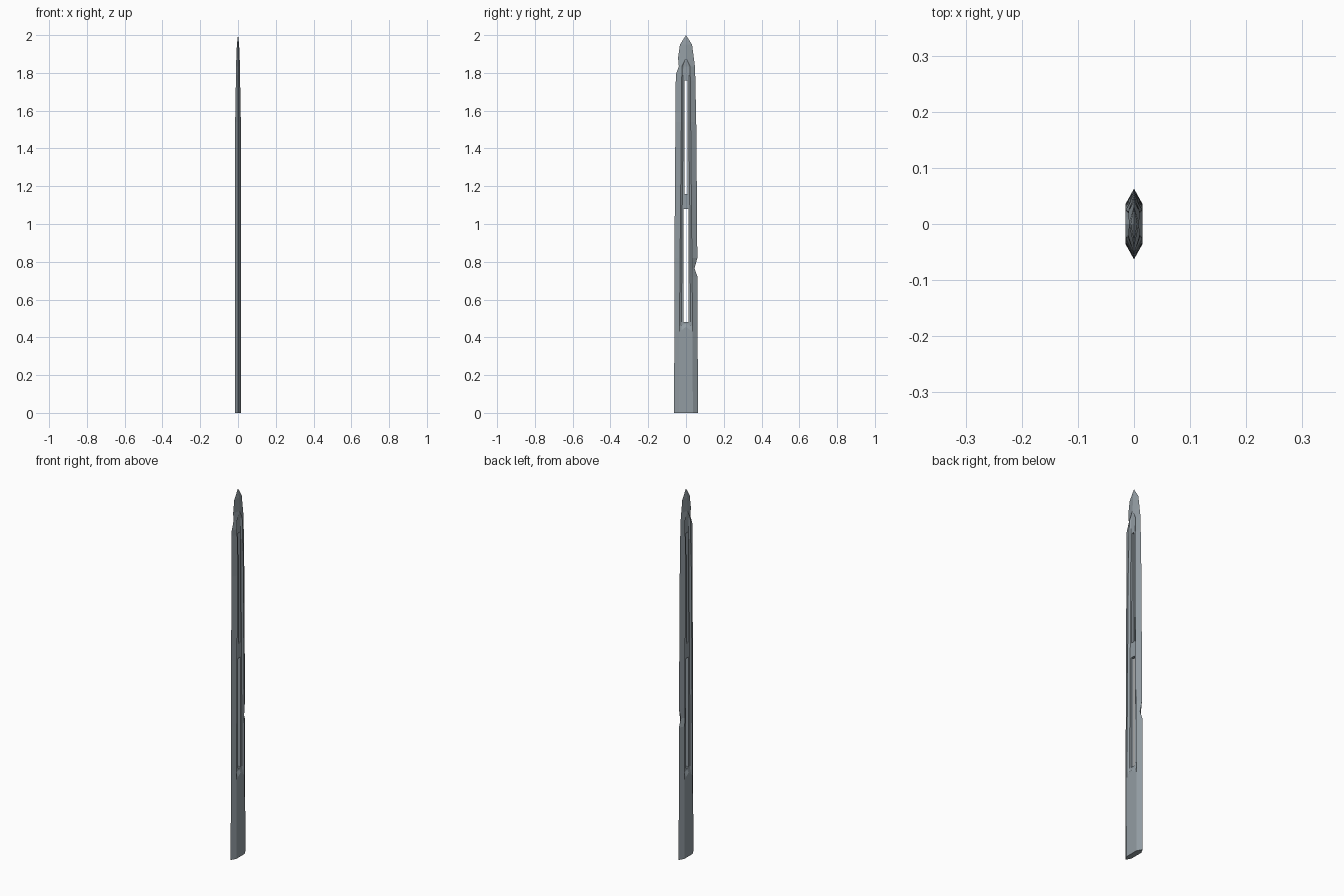
import bpy, bmesh

if "Cube" in bpy.data.objects:
    bpy.data.objects.remove(bpy.data.objects["Cube"])

# Profiles along the height: (z, value)
LEFT = [(0, -.063), (1.0, -.060), (1.79, -.054), (1.835, -.038), (1.88, -.042), (1.95, -.032), (2, 0)]
RIGHT = [(0, .063), (.72, .061), (.765, .045), (.82, .060), (1.5, .055), (1.83, .048), (1.95, .032), (2, 0)]
RIM = [(0, .036), (.43, .035), (1.835, .022), (1.88, 0), (2, 0)]      # half width of the flat / groove
SLOT = [(0, .013), (1.08, .012), (1.16, .008), (1.835, .007), (1.88, 0), (2, 0)]
THICK = [(0, .015), (1.54, .015), (1.835, .010), (1.88, .009), (1.95, .006), (2, 0)]
DEPTH = [(0, 1), (.43, 1), (.46, .5), (1.835, .5), (1.88, 1), (2, 1)]  # groove floor / thickness
ROWS = [0, .43, .46, .48, .72, .765, .82, 1.08, 1.16, 1.54, 1.76, 1.79, 1.835, 1.88, 1.95, 2]
SLOTS = [(.48, 1.08), (1.16, 1.76)]


def at(profile, z):
    for (z0, a), (z1, b) in zip(profile, profile[1:]):
        if z <= z1:
            return a + (b - a) * (z - z0) / (z1 - z0)
    return profile[-1][1]


def ring(bm, z, side):
    """One row of nine points across the blade on one face."""
    f, s, t = at(RIM, z), at(SLOT, z), at(THICK, z)
    i = s + (f - s) * .5
    ys = [at(LEFT, z), -f, -i, -s, 0, s, i, f, at(RIGHT, z)]
    row = []
    for k, y in enumerate(ys):
        x = 0 if k in (0, 8) else t
        if 2 <= k <= 6:
            x *= at(DEPTH, z)
        # chevron shape at the lower end of the groove
        lift = {.43: .025, .46: .012}.get(z, 0) * max(0, 1 - abs(y) / f) if f > 0 else 0
        row.append(bm.verts.new((side * x, y, z + lift)))
    return row


def in_slot(za, zb):
    return any(a <= za and zb <= b for a, b in SLOTS)


bm = bmesh.new()
faces = [[ring(bm, z, side) for z in ROWS] for side in (1, -1)]
front, back = faces

# Both broad faces, leaving the slots open
for grid in faces:
    for r in range(len(ROWS) - 1):
        for k in range(8):
            if k in (3, 4) and in_slot(ROWS[r], ROWS[r + 1]):
                continue
            bm.faces.new((grid[r][k], grid[r][k + 1], grid[r + 1][k + 1], grid[r + 1][k]))

# Slot walls
for r in range(len(ROWS) - 1):
    if in_slot(ROWS[r], ROWS[r + 1]):
        for k in (3, 5):
            bm.faces.new((front[r][k], front[r + 1][k], back[r + 1][k], back[r][k]))
for r, z in enumerate(ROWS):
    if any(z in s for s in SLOTS):
        for k in (3, 4):
            bm.faces.new((front[r][k], front[r][k + 1], back[r][k + 1], back[r][k]))

# Base cap
for k in range(8):
    bm.faces.new((front[0][k], front[0][k + 1], back[0][k + 1], back[0][k]))

# Weld edges and tip
bmesh.ops.remove_doubles(bm, verts=bm.verts[:], dist=1e-5)
bmesh.ops.dissolve_degenerate(bm, dist=1e-5, edges=bm.edges[:])
bmesh.ops.recalc_face_normals(bm, faces=bm.faces[:])

mesh = bpy.data.meshes.new("blade")
bm.to_mesh(mesh)
bm.free()
steel = bpy.data.materials.new("blue_grey_steel")
steel.diffuse_color = (.29, .335, .365, 1)
steel.use_nodes = True
steel.node_tree.nodes["Principled BSDF"].inputs["Base Color"].default_value = steel.diffuse_color
mesh.materials.append(steel)
blade = bpy.data.objects.new("blade", mesh)
bpy.context.collection.objects.link(blade)
